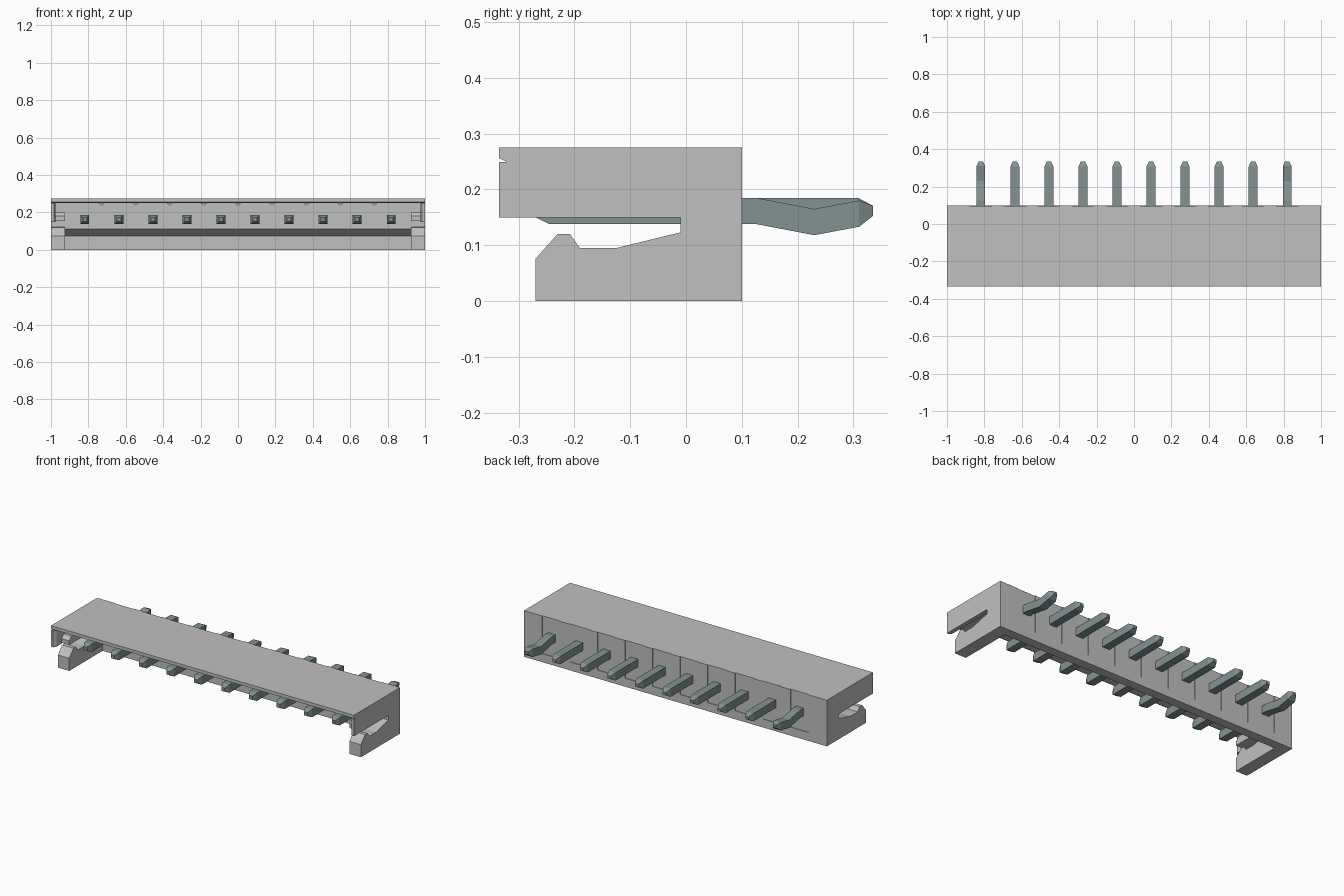
import bpy, bmesh
from mathutils import Vector

old = bpy.data.objects.get("Cube")
if old:
    bpy.data.objects.remove(old, do_unlink=True)


def material(name, rgb):
    m = bpy.data.materials.new(name)
    m.use_nodes = True
    col = (*rgb, 1.0)
    m.diffuse_color = col
    bsdf = next(n for n in m.node_tree.nodes if n.type == 'BSDF_PRINCIPLED')
    bsdf.inputs["Base Color"].default_value = col
    return m


PLASTIC = material("light grey plastic", (0.53, 0.53, 0.53))
METAL = material("grey green metal", (0.23, 0.29, 0.29))


def finish(name, bm, mat, mirror=False):
    bmesh.ops.recalc_face_normals(bm, faces=bm.faces)
    me = bpy.data.meshes.new(name)
    bm.to_mesh(me)
    bm.free()
    me.materials.append(mat)
    ob = bpy.data.objects.new(name, me)
    bpy.context.collection.objects.link(ob)
    if mirror:
        ob.modifiers.new("mirror", 'MIRROR').use_axis[0] = True
    return ob


def prism(bm, pts, axis, lo, hi):
    """Extrude a (y, z) outline along x, or an (x, y) outline along z."""
    def place(p, t):
        return (t, *p) if axis == 'x' else (*p, t)
    face = bm.faces.new([bm.verts.new(place(p, lo)) for p in pts])
    ext = bmesh.ops.extrude_face_region(bm, geom=[face])
    step = Vector((hi - lo, 0, 0)) if axis == 'x' else Vector((0, 0, hi - lo))
    bmesh.ops.translate(bm, vec=step,
                        verts=[v for v in ext["geom"] if isinstance(v, bmesh.types.BMVert)])


def part(name, pts, axis, lo, hi, mirror=False):
    bm = bmesh.new()
    prism(bm, pts, axis, lo, hi)
    return finish(name, bm, PLASTIC, mirror)


def rect(a0, a1, b0, b1):
    return [(a0, b0), (a1, b0), (a1, b1), (a0, b1)]


PITCH = 0.182
PIN_X = [(i - 4.5) * PITCH for i in range(10)]
BACK = 0.096      # bottom of the shallow rear recesses
REAR = 0.10       # rear face

# Top plate with a bevelled front lip
part("top_plate", [(-0.335, 0.275), (-0.335, 0.256), (-0.32, 0.249),
                   (BACK, 0.249), (BACK, 0.275)], 'x', -1, 1)

# Back wall, undercut along its lower front
part("back_wall", [(BACK, 0), (0.045, 0), (0.045, 0.075), (-0.01, 0.11),
                   (-0.01, 0.249), (BACK, 0.249)], 'x', -0.925, 0.925)

# Side latch arms with hooked tips, joined to the rear corner columns
part("latch_arm", [(BACK, 0), (-0.27, 0), (-0.27, 0.075), (-0.23, 0.12),
                   (-0.208, 0.12), (-0.19, 0.095), (-0.125, 0.095),
                   (-0.01, 0.123), (-0.01, 0.249), (BACK, 0.249)],
     'x', 0.925, 1.0, True)

# Thin upper side walls with a lead-in bevel
part("side_wall", [(1, -0.335), (0.985, -0.335), (0.975, -0.32),
                   (0.975, -0.01), (1, -0.01)], 'z', 0.15, 0.249, True)

# Guide rails inside the side walls
part("guide_rail", [(-0.01, 0.155), (-0.27, 0.155), (-0.27, 0.18),
                    (-0.25, 0.2), (-0.01, 0.2)], 'x', 0.925, 0.975, True)

# Rear face: bottom band plus raised strips that leave a recess round each pin
bm = bmesh.new()
prism(bm, rect(BACK, REAR, 0, 0.05), 'x', -1, 1)
edges = [-1] + [x + s * 0.06 for x in PIN_X for s in (-1, 1)] + [1]
for lo, hi in zip(edges[::2], edges[1::2]):
    prism(bm, rect(BACK, REAR, 0.05, 0.275), 'x', lo, hi)
finish("rear_strips", bm, PLASTIC)

# Small triangular ribs under the top plate, between the pins
bm = bmesh.new()
for x in PIN_X[:-1]:
    c = x + PITCH / 2
    verts = [[bm.verts.new((c + dx, y, z)) for dx, z in
              ((-0.015, 0.249), (0.015, 0.249), (0, 0.236))] for y in (-0.315, -0.01)]
    bm.faces.new(verts[0])
    bm.faces.new(verts[1])
    for i in range(3):
        j = (i + 1) % 3
        bm.faces.new((verts[0][i], verts[0][j], verts[1][j], verts[1][i]))
finish("ceiling_ribs", bm, PLASTIC)

# Pins lofted from (y, centre z, half width, half height)
H = 0.0235
Z = 0.1615
FRONT = [(-0.27, Z, 0.011, 0.011), (-0.245, Z, H, H)]
STRAIGHT = FRONT + [(0.308, Z, H, H), (0.335, Z, 0.011, 0.009)]
BENT = FRONT + [(0.125, Z, H, H), (0.23, 0.1415, H, H),
                (0.31, 0.1565, H, H), (0.335, Z, 0.011, 0.009)]

for n, x in enumerate(PIN_X):
    bm = bmesh.new()
    rings = [[bm.verts.new((x + sx * w, y, z + sz * h))
              for sx, sz in ((-1, -1), (1, -1), (1, 1), (-1, 1))]
             for y, z, w, h in (BENT if n in (0, 9) else STRAIGHT)]
    bm.faces.new(rings[0])
    bm.faces.new(rings[-1])
    for a, b in zip(rings, rings[1:]):
        for i in range(4):
            j = (i + 1) % 4
            bm.faces.new((a[i], a[j], b[j], b[i]))
    finish("pin_%d" % (n + 1), bm, METAL)
